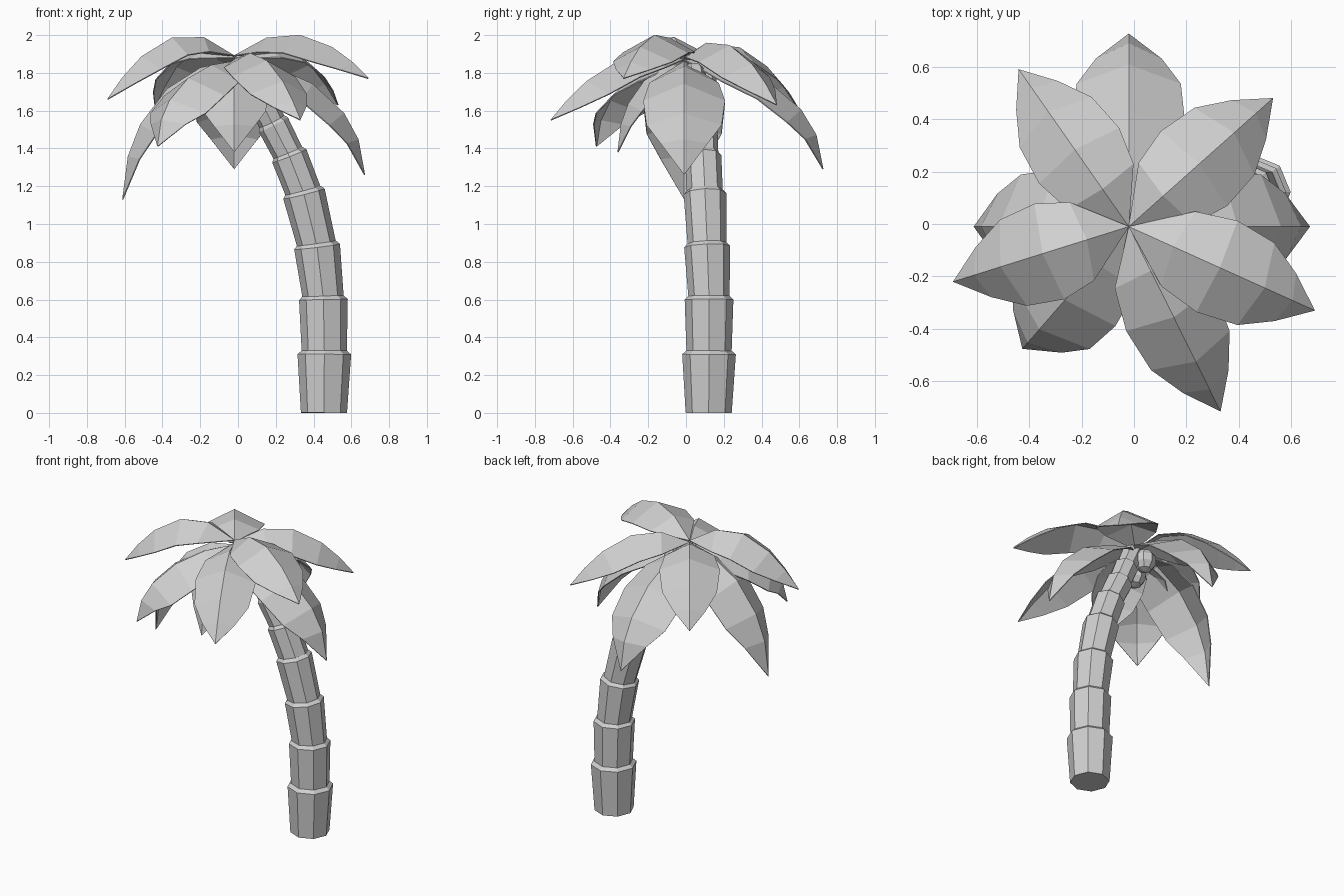
import bpy
import bmesh
import math
from mathutils import Vector

cube = bpy.data.objects.get("Cube")
if cube:
    bpy.data.objects.remove(cube, do_unlink=True)

# Single neutral colour
grey = bpy.data.materials.new("plain_grey")
grey.use_nodes = True
COLOUR = (0.63, 0.63, 0.63, 1)
grey.diffuse_color = COLOUR
grey.node_tree.nodes["Principled BSDF"].inputs["Base Color"].default_value = COLOUR


def finish(bm, name):
    """Turn a bmesh into a flat-shaded object."""
    bmesh.ops.recalc_face_normals(bm, faces=bm.faces[:])
    mesh = bpy.data.meshes.new(name)
    bm.to_mesh(mesh)
    bm.free()
    mesh.materials.append(grey)
    obj = bpy.data.objects.new(name, mesh)
    bpy.context.collection.objects.link(obj)
    return obj


# Trunk: stacked octagonal drums that flare upward to a chamfered lip
SIDES = 8


def trunk_drum(name, start, end, r_low, r_high):
    axis = (end - start).normalized()
    turn = Vector((0, 0, 1)).rotation_difference(axis)
    height = (end - start).length
    bm = bmesh.new()
    rings = []
    for h, r in ((0, r_low), (height - 0.005, r_high), (height + 0.015, r_high * 0.84)):
        ring = []
        for i in range(SIDES):
            a = math.tau * i / SIDES
            ring.append(bm.verts.new(start + turn @ Vector((r * math.cos(a), r * math.sin(a), h))))
        rings.append(ring)
    for low, high in zip(rings, rings[1:]):
        for i in range(SIDES):
            j = (i + 1) % SIDES
            bm.faces.new((low[i], low[j], high[j], high[i]))
    bm.faces.new(rings[0][::-1])
    bm.faces.new(rings[-1])
    finish(bm, name)


# Joint centre and lip radius, from the ground up
joints = [
    (0.455, 0.12, 0, 0.122), (0.457, 0.122, 0.315, 0.142), (0.452, 0.122, 0.605, 0.129),
    (0.418, 0.112, 0.885, 0.122), (0.348, 0.1, 1.165, 0.113), (0.27, 0.09, 1.365, 0.097),
    (0.185, 0.08, 1.53, 0.086), (0.115, 0.06, 1.67, 0.078), (0.04, 0.03, 1.81, 0.07),
]
for n, (low, high) in enumerate(zip(joints, joints[1:]), 1):
    r_low = low[3] if n == 1 else low[3] * 0.84
    trunk_drum(f"trunk_section_{n}", Vector(low[:3]), Vector(high[:3]), r_low, high[3])


# Fronds: a ridged leaf, its cross rows given as (position along, width share)
UPPER_ROWS = ((0.24, 0.82), (0.49, 1), (0.73, 0.9), (0.88, 0.52))
LOWER_ROWS = ((0.3, 0.85), (0.6, 1), (0.84, 0.92), (0.95, 0.58))


def frond(name, tip, base_z, width, rows, height):
    base = Vector((-0.02, -0.01, base_z))
    tip = Vector(tip)
    flat = Vector((tip.x - base.x, tip.y - base.y, 0))
    out = flat.normalized()
    side = Vector((-out.y, out.x, 0))
    midrib = [base + flat * t + Vector((0, 0, height(t))) for t, w in rows]
    midrib = [base] + midrib + [tip]
    bm = bmesh.new()
    root = bm.verts.new(base)
    point = bm.verts.new(tip)
    rings = []
    for i, (t, w) in enumerate(rows, 1):
        half = width * w
        normal = (midrib[i + 1] - midrib[i - 1]).normalized().cross(side)
        edge = midrib[i] - normal * half * 0.5
        rings.append([bm.verts.new(p) for p in
                      (edge + side * half, midrib[i], edge - side * half)])
    for k in (0, 1):
        bm.faces.new((root, rings[0][k], rings[0][k + 1]))
        for a, b in zip(rings, rings[1:]):
            bm.faces.new((a[k], b[k], b[k + 1], a[k + 1]))
        bm.faces.new((rings[-1][k], point, rings[-1][k + 1]))
    obj = finish(bm, name)
    thick = obj.modifiers.new("thickness", "SOLIDIFY")
    thick.thickness = 0.006
    thick.offset = 0


# Upper fronds rise and then bow: name, tip, base height, rise, half width
for name, tip, base_z, rise, width in (
    ("upper_frond_back_left", (0.53, 0.48, 1.63), 1.88, 0.5, 0.19),
    ("upper_frond_left", (0.69, -0.33, 1.77), 1.89, 0.55, 0.19),
    ("upper_frond_front", (0.33, -0.715, 1.55), 1.87, 0.28, 0.185),
    ("upper_frond_right", (-0.69, -0.22, 1.66), 1.89, 0.6, 0.19),
    ("upper_frond_back_right", (-0.44, 0.59, 1.62), 1.88, 0.46, 0.185),
):
    fall = rise + base_z - tip[2]
    frond(name, tip, base_z, width, UPPER_ROWS, lambda t: rise * t - fall * t * t)

# Lower fronds droop along a quarter arc: name, tip, base height, half width
for name, tip, base_z, width in (
    ("lower_frond_back", (-0.02, 0.725, 1.29), 1.87, 0.215),
    ("lower_frond_left", (0.67, -0.01, 1.26), 1.86, 0.215),
    ("lower_frond_front_right", (-0.425, -0.475, 1.41), 1.86, 0.21),
    ("lower_frond_right", (-0.61, -0.01, 1.13), 1.86, 0.215),
    ("lower_frond_front", (-0.02, -0.36, 1.38), 1.85, 0.18),
):
    drop = base_z - tip[2]
    frond(name, tip, base_z, width, LOWER_ROWS, lambda t: drop * (math.sqrt(1 - t * t) - 1))

# Coconuts tucked under the crown
for n, spot in enumerate(((-0.01, 0.09, 1.75), (-0.06, -0.07, 1.73)), 1):
    bm = bmesh.new()
    bmesh.ops.create_uvsphere(bm, u_segments=8, v_segments=5, radius=0.075)
    bmesh.ops.translate(bm, verts=bm.verts[:], vec=spot)
    finish(bm, f"coconut_{n}")
